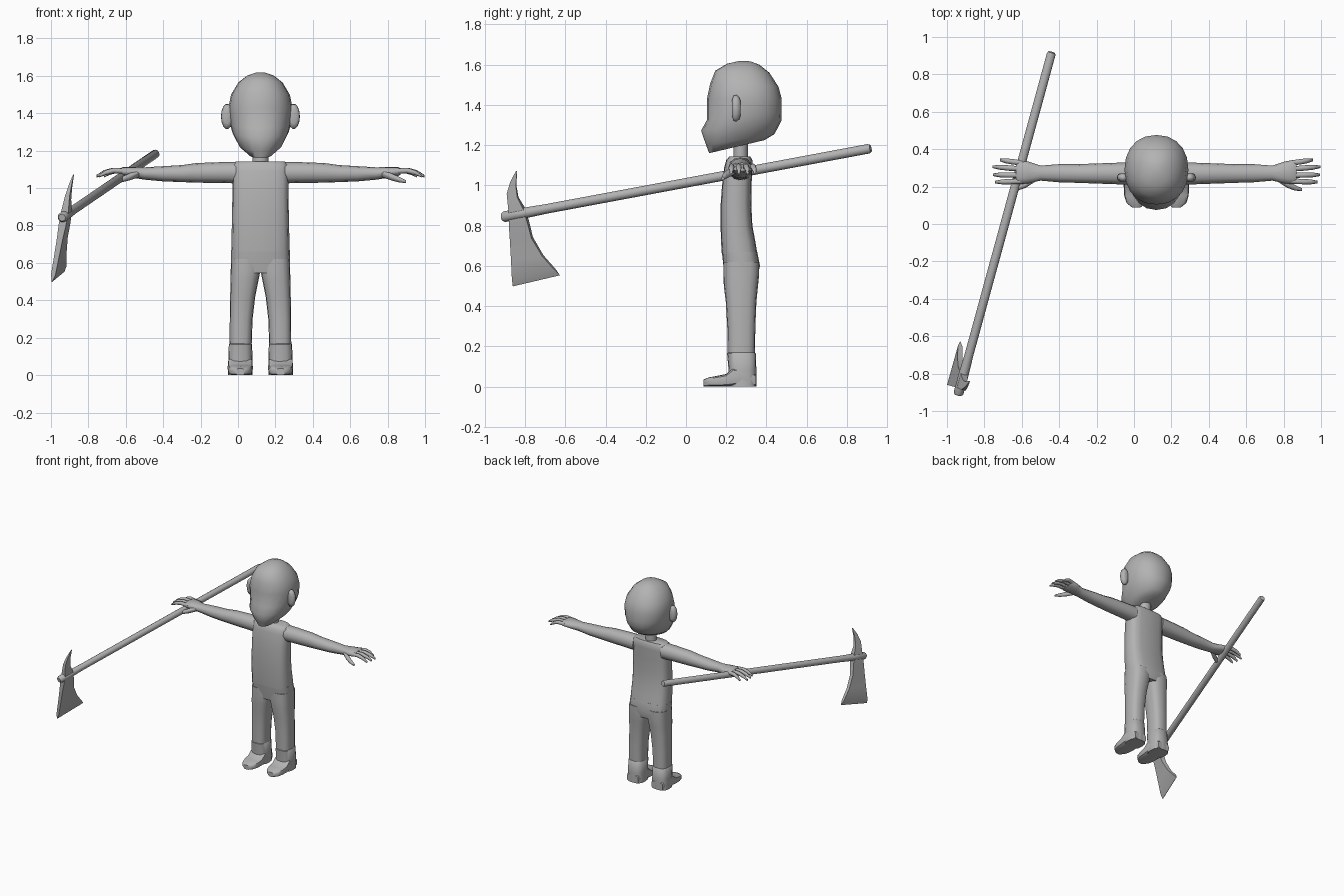
import bpy, bmesh, math
from mathutils import Vector

CX = 0.12  # the figure stands off-centre; the axe balances the model

grey = bpy.data.materials.new("plain grey")
grey.diffuse_color = (0.45, 0.45, 0.45, 1)


def oval(c1, c2, r1, r2, n=16, p=2.4):
    """Superellipse outline; higher p gives squarer corners."""
    pts = []
    for i in range(n):
        a = 2 * math.pi * i / n
        c, s = math.cos(a), math.sin(a)
        pts.append((c1 + r1 * math.copysign(abs(c) ** (2 / p), c),
                    c2 + r2 * math.copysign(abs(s) ** (2 / p), s)))
    return pts


def loft(name, rings, angle=50):
    """Skin a list of equal-length point rings and cap both ends."""
    bm = bmesh.new()
    rows = [[bm.verts.new(p) for p in ring] for ring in rings]
    n = len(rows[0])
    for a, b in zip(rows, rows[1:]):
        for i in range(n):
            j = (i + 1) % n
            bm.faces.new((a[i], a[j], b[j], b[i]))
    bm.faces.new(rows[0][::-1])
    bm.faces.new(rows[-1])
    bmesh.ops.recalc_face_normals(bm, faces=bm.faces)
    me = bpy.data.meshes.new(name)
    bm.to_mesh(me)
    bm.free()
    ob = bpy.data.objects.new(name, me)
    bpy.context.collection.objects.link(ob)
    me.materials.append(grey)
    bpy.ops.object.select_all(action='DESELECT')
    ob.select_set(True)
    bpy.context.view_layer.objects.active = ob
    bpy.ops.object.shade_smooth_by_angle(angle=math.radians(angle))
    return ob


def upright(z, x0, x1, y0, y1, s=1, p=2.8):
    """Horizontal ring at height z, x measured from the body centre."""
    return [(CX + s * x, y, z) for x, y in
            oval((x0 + x1) / 2, (y0 + y1) / 2, (x1 - x0) / 2, (y1 - y0) / 2, p=p)]


def sideways(x, y0, y1, z0, z1, s, n=12, p=2.2):
    """Vertical ring across an arm or finger at distance x from the centre."""
    return [(CX + s * x, y, z) for y, z in
            oval((y0 + y1) / 2, (z0 + z1) / 2, (y1 - y0) / 2, (z1 - z0) / 2, n, p)]


# Head: tilted slices (front z, back z, front y, back y, half width)
head = []
for zf, zb, yf, yb, hw in [
        (1.160, 1.225, .115, .39, .070), (1.200, 1.255, .100, .44, .115),
        (1.272, 1.320, .075, .474, .150), (1.325, 1.360, .104, .476, .163),
        (1.430, 1.430, .104, .476, .171), (1.505, 1.490, .120, .460, .158),
        (1.570, 1.560, .145, .415, .118), (1.605, 1.600, .205, .365, .070),
        (1.619, 1.617, .265, .320, .022)]:
    ring = oval(CX, (yf + yb) / 2, hw, (yb - yf) / 2, 20, 2.2)
    head.append([(x, y, zf + (zb - zf) * (y - yf) / (yb - yf)) for x, y in ring])
loft("head", head, 60)

# Neck
loft("neck", [upright(z, -.042, .042, .235, .308, p=2) for z in (1.08, 1.24)])

# Torso (z, half width, front y, back y)
loft("torso", [upright(z, -w, w, f, b, p=3.2) for z, w, f, b in [
    (.66, .156, .178, .355), (.72, .155, .174, .345), (.80, .153, .172, .330),
    (.90, .151, .172, .325), (1.00, .150, .179, .326), (1.09, .150, .190, .330),
    (1.125, .148, .200, .330), (1.143, .130, .215, .320)]])

# Hips
loft("hips", [upright(z, -w, w, f, b, p=3.2) for z, w, f, b in [
    (.545, .155, .195, .355), (.60, .158, .186, .368), (.67, .157, .178, .354)]])

for side, s in (("right", -1), ("left", 1)):
    # Leg (z, inner x, outer x, front y, back y)
    loft(side + "_leg", [upright(z, a, b, f, k, s) for z, a, b, f, k in [
        (.13, .048, .165, .208, .342), (.30, .042, .164, .205, .345),
        (.42, .028, .162, .198, .350), (.50, .012, .160, .188, .358),
        (.56, .000, .159, .186, .364), (.62, .000, .157, .186, .364)]])

    # Boot cuff and foot
    loft(side + "_boot_cuff", [upright(z, a, b, f, k, s) for z, a, b, f, k in [
        (0, .042, .174, .215, .350), (.08, .042, .172, .212, .350),
        (.165, .045, .169, .204, .347), (.172, .053, .161, .212, .339)]])
    foot = []
    for y, w, h in [(.088, .022, .035), (.112, .052, .045), (.15, .064, .052),
                    (.20, .067, .062), (.235, .067, .095), (.30, .066, .09),
                    (.348, .050, .06)]:
        foot.append([(x, y, z) for x, z in
                     oval(CX + s * .108, h / 2, w, h / 2, 12, 4)])
    loft(side + "_foot", foot, 40)

    # Ear: flattened oval turned slightly outward
    ear = []
    for y, k in [(.228, .55), (.236, .95), (.252, 1), (.266, .8), (.272, .5)]:
        ear.append([(x, y, z) for x, z in
                    oval(CX + s * .178, 1.383, .033 * k, .068 * k, 14, 2)])
    loft(side + "_ear", ear, 60)

    # Arm and palm (x, front y, back y, bottom z, top z)
    loft(side + "_arm", [sideways(*r, s) for r in [
        (.12, .210, .330, 1.025, 1.140), (.20, .212, .328, 1.027, 1.139),
        (.34, .217, .323, 1.029, 1.134), (.42, .220, .320, 1.032, 1.123),
        (.52, .223, .320, 1.036, 1.117), (.62, .232, .312, 1.045, 1.111),
        (.685, .217, .334, 1.056, 1.113), (.735, .213, .343, 1.064, 1.113),
        (.750, .222, .336, 1.072, 1.105)]], 60)

    # Fingers: (base y, tip y, tip x)
    for i, (y0, y1, tip) in enumerate([(.229, .224, .862), (.261, .263, .874),
                                       (.294, .306, .876), (.326, .342, .836)]):
        rings = []
        for t, z, r in [(0, 1.090, .014), (.45, 1.094, .0145),
                        (.75, 1.083, .013), (1, 1.064, .007)]:
            y = y0 + (y1 - y0) * t
            rings.append(sideways(.72 + (tip - .72) * t, y - r, y + r,
                                  z - r, z + r, s, 8, 2))
        loft(f"{side}_finger_{i + 1}", rings, 60)

    # Thumb
    loft(side + "_thumb", [sideways(x, y - r, y + r, z - r, z + r, s, 8, 2)
                           for x, y, z, r in [(.65, .245, 1.078, .020),
                                              (.70, .212, 1.060, .019),
                                              (.74, .194, 1.046, .015),
                                              (.778, .183, 1.034, .008)]], 60)

# Axe handle: a long rod held under the right palm
butt, top = Vector((-.440, .918, 1.184)), Vector((-.941, -.915, .842))
axis = (butt - top).normalized()
normal = Vector((.955, -.225, -.185)).normalized()  # across the blade
across = axis.cross(normal).normalized()
across_2 = axis.cross(across)
rod = []
for t, r in [(0, .019), (.006, .027), (.06, .027), (.12, .024), (.994, .024), (1, .019)]:
    rod.append([top.lerp(butt, t) + across * u + across_2 * v
                for u, v in oval(0, 0, r, r, 12, 2)])
loft("axe_handle", rod, 45)


# Axe blade: rows from top spike to cutting edge (y, z, y, z, half thickness)
def on_blade(y, z):
    dy, dz = y - top.y, z - top.z
    return Vector((top.x - (normal.y * dy + normal.z * dz) / normal.x, y, z))


blade = []
for y0, z0, y1, z1, h in [
        (-.845, 1.072, -.840, 1.070, .002), (-.872, 1.020, -.845, 1.000, .007),
        (-.889, .960, -.836, .940, .012), (-.878, .870, -.805, .885, .020),
        (-.876, .800, -.785, .820, .020), (-.872, .725, -.765, .740, .016),
        (-.867, .630, -.712, .650, .014), (-.863, .535, -.652, .583, .012),
        (-.861, .498, -.627, .553, .001)]:
    a, b, off = on_blade(y0, z0), on_blade(y1, z1), normal * h
    blade.append([a + off, b + off, b - off, a - off])
loft("axe_blade", blade, 30)
